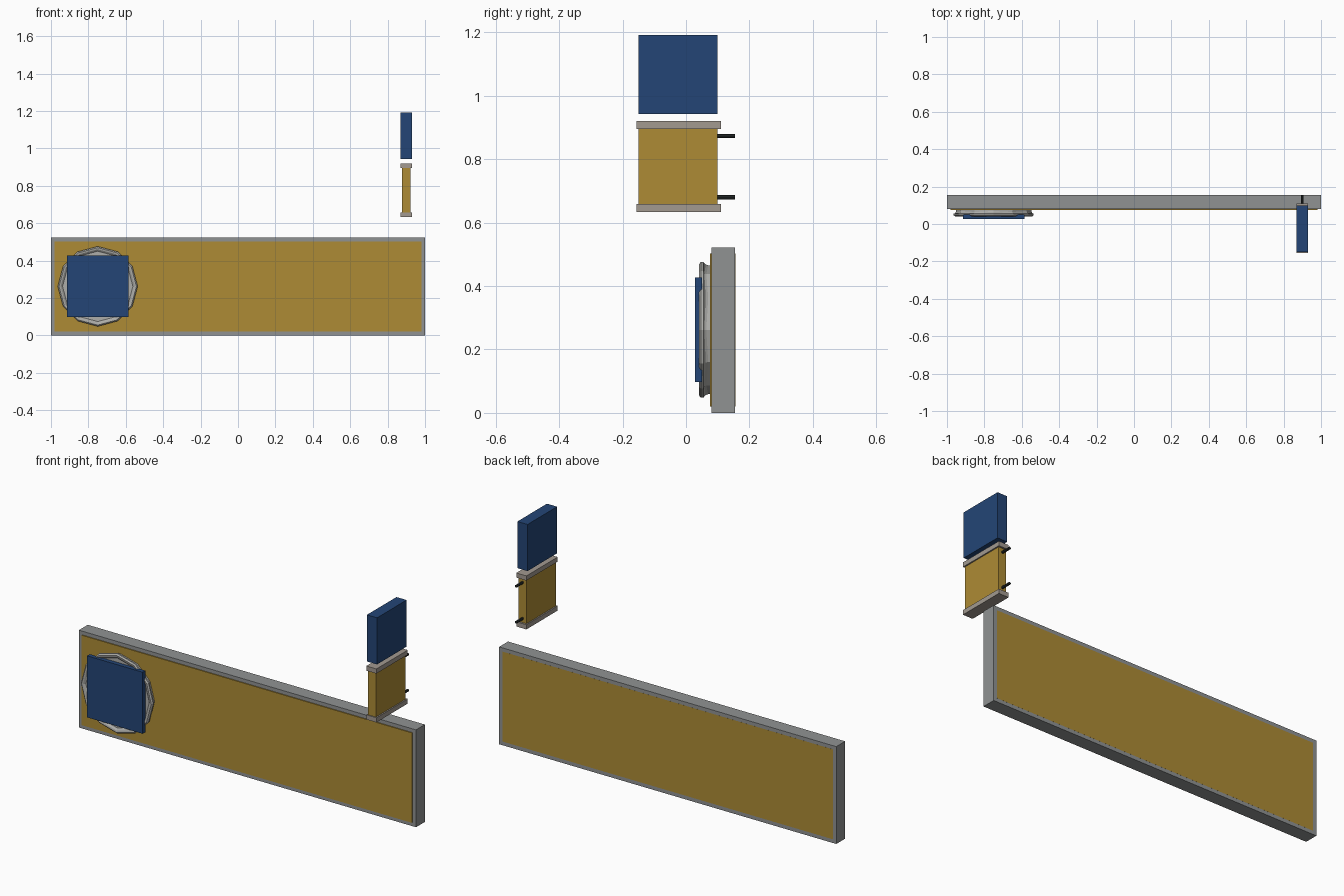
import bpy, bmesh
from math import cos, sin, pi

if "Cube" in bpy.data.objects:
    bpy.data.objects.remove(bpy.data.objects["Cube"])


def material(name, rgb):
    m = bpy.data.materials.new(name)
    m.diffuse_color = (*rgb, 1)
    m.use_nodes = True
    m.node_tree.nodes["Principled BSDF"].inputs["Base Color"].default_value = m.diffuse_color
    return m


GOLD = material("gold", (0.42, 0.26, 0.035))
BLUE = material("blue", (0.017, 0.06, 0.18))
DARK = material("dark", (0.02, 0.025, 0.025))
STONE = material("warm_grey", (0.36, 0.32, 0.28))
GREY = material("board_grey", (0.28, 0.29, 0.29))
METAL = material("metal", (0.42, 0.42, 0.40))


def finish(name, bm, mat):
    bmesh.ops.recalc_face_normals(bm, faces=bm.faces)
    me = bpy.data.meshes.new(name)
    bm.to_mesh(me)
    bm.free()
    me.materials.append(mat)
    ob = bpy.data.objects.new(name, me)
    bpy.context.collection.objects.link(ob)
    return ob


def box(name, x, y, z, mat):
    bm = bmesh.new()
    bmesh.ops.create_cube(bm, size=1)
    for v in bm.verts:
        for i, (lo, hi) in enumerate((x, y, z)):
            v.co[i] = lo if v.co[i] < 0 else hi
    return finish(name, bm, mat)


def lathe(name, profile, sides, cx, cz, mat):
    """Turn (radius, y, ripple) rings about a y axis; ripple alternates in y."""
    bm = bmesh.new()
    rings = []
    for r, y, rip in profile:
        rings.append([bm.verts.new((cx + r * cos(2 * pi * k / sides),
                                    y + (rip if k % 2 else -rip),
                                    cz + r * sin(2 * pi * k / sides)))
                      for k in range(sides)])
    for a, b in zip(rings, rings[1:]):
        for k in range(sides):
            n = (k + 1) % sides
            bm.faces.new((a[k], a[n], b[n], b[k]))
    bm.faces.new(rings[0])
    bm.faces.new(rings[-1])
    return finish(name, bm, mat)


# Long wall board with its gold panel showing front and back
box("sign_board", (-1, 1), (0.08, 0.155), (0, 0.522), GREY)
box("sign_panel", (-0.98, 0.98), (0.075, 0.1553), (0.02, 0.502), GOLD)

# Round low-poly medallion with a raised rim and rippled body
lathe("medallion", [
    (0.203, 0.078, 0),
    (0.203, 0.067, 0.003),
    (0.206, 0.060, 0.002),
    (0.214, 0.055, 0),
    (0.214, 0.047, 0),
    (0.207, 0.041, 0),
    (0.198, 0.043, 0),
    (0.188, 0.051, 0),
], 12, -0.75, 0.262, METAL)
box("medallion_plaque", (-0.915, -0.585), (0.028, 0.051), (0.097, 0.427), BLUE)

# Projecting sign: body, end caps and wall rods
box("hanging_sign_body", (0.877, 0.923), (-0.15, 0.10), (0.655, 0.90), GOLD)
for name, z in (("lower_cap", 0.633), ("upper_cap", 0.895)):
    box(name, (0.87, 0.93), (-0.1555, 0.11), (z, z + 0.025), STONE)
for name, z in (("lower_rod", 0.68), ("upper_rod", 0.873)):
    lathe(name, [(0.007, 0.09, 0), (0.007, 0.155, 0)], 8, 0.90, z, DARK)

# Blue block above the projecting sign
box("top_block", (0.87, 0.93), (-0.15, 0.10), (0.942, 1.192), BLUE)
